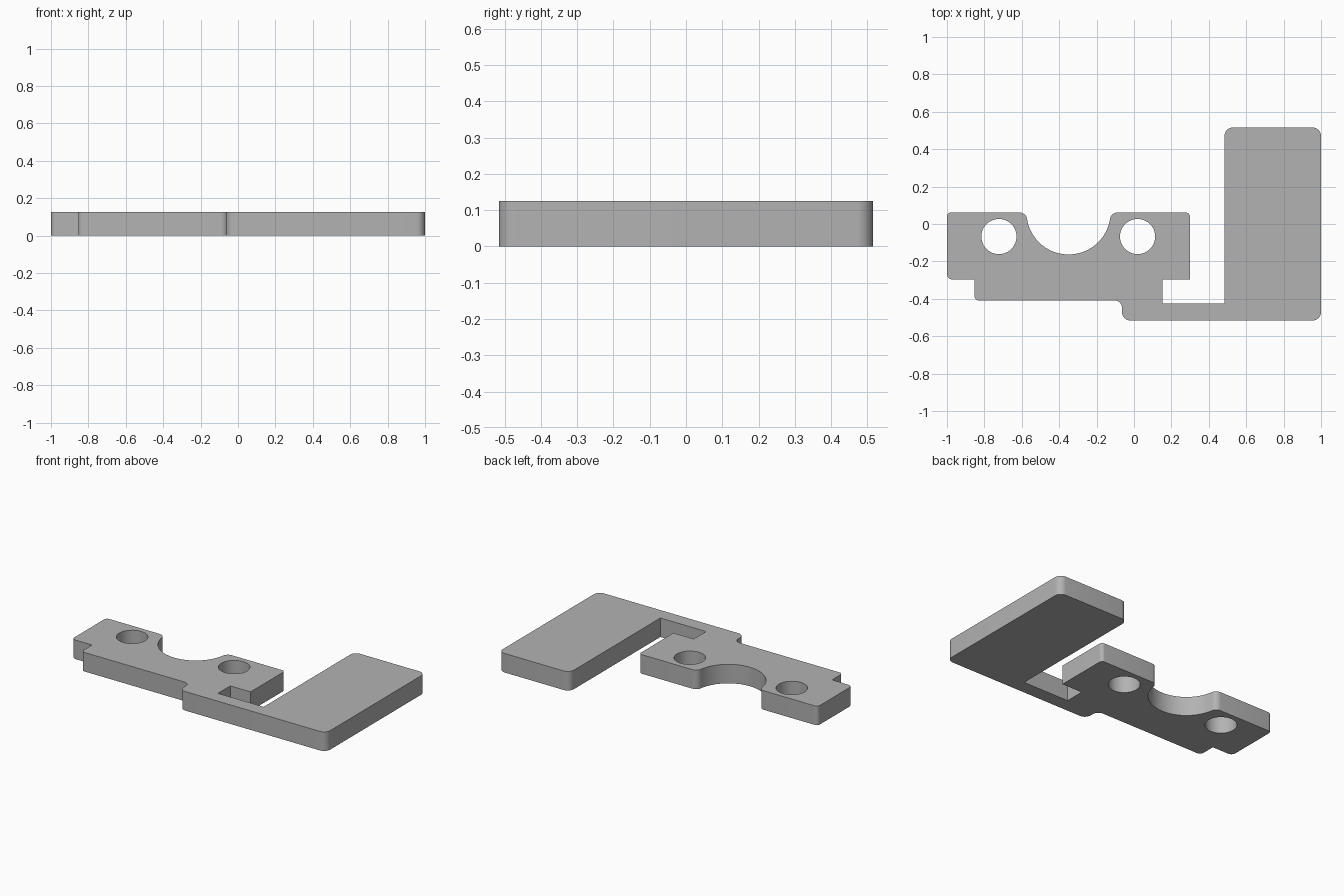
import bpy
import math
from mathutils import Vector

if "Cube" in bpy.data.objects:
    bpy.data.objects.remove(bpy.data.objects["Cube"])

HEIGHT = 0.125
TOP = 0.0615                  # rear edge of the clamp section
CX, R, F = -0.35, 0.2245, 0.04  # saddle cut-out: centre x, radius, lip fillet


def arc(cx, cy, r, a0, a1, n):
    """Points along an arc, angles in degrees."""
    return [Vector((cx + r * math.cos(math.radians(a0 + (a1 - a0) * i / n)),
                    cy + r * math.sin(math.radians(a0 + (a1 - a0) * i / n))))
            for i in range(n + 1)]


def fillet(corners, n=8):
    """Round each (x, y, radius) right-angle corner of a closed outline."""
    pts = []
    for i, (x, y, r) in enumerate(corners):
        p = Vector((x, y))
        if r == 0:
            pts.append(p)
            continue
        u = (Vector(corners[i - 1][:2]) - p).normalized()
        v = (Vector(corners[(i + 1) % len(corners)][:2]) - p).normalized()
        c = p + (u + v) * r
        for k in range(n + 1):
            t = k / n * math.pi / 2
            pts.append(c - v * r * math.cos(t) - u * r * math.sin(t))
    return pts


# Plate outline, counter-clockwise from the rear left corner
outline = fillet([
    (CX - 0.2, TOP, 0), (-1, TOP, 0.022), (-1, -0.297, 0.03), (-0.853, -0.297, 0),
    (-0.853, -0.409, 0.025), (-0.064, -0.409, 0.04), (-0.064, -0.516, 0.045),
    (1, -0.516, 0.045), (1, 0.516, 0.045), (0.484, 0.516, 0.045),
    (0.484, -0.425, 0), (0.152, -0.425, 0), (0.152, -0.297, 0),
    (0.299, -0.297, 0), (0.299, TOP, 0.022), (CX + 0.2, TOP, 0)])[1:-1]

# Round saddle with filleted lips, running right to left
th = math.degrees(math.asin(F / (R + F)))
dx = (R + F) * math.cos(math.radians(th))
outline += arc(CX + dx, TOP - F, F, 90, 180 - th, 8)
outline += arc(CX, TOP, R, -th, -180 + th, 40)[1:-1]
outline += arc(CX - dx, TOP - F, F, th, 90, 8)

# Two bolt holes
holes = [arc(x, -0.067, 0.094, 0, 360, 48)[:-1] for x in (-0.722, 0.019)]

# Filled profile extruded to plate thickness
curve = bpy.data.curves.new("plate_profile", 'CURVE')
curve.dimensions = '2D'
curve.fill_mode = 'BOTH'
curve.extrude = HEIGHT / 2
for loop in [outline] + holes:
    s = curve.splines.new('POLY')
    s.points.add(len(loop) - 1)
    for q, p in zip(s.points, loop):
        q.co = (p.x, p.y, 0, 1)
    s.use_cyclic_u = True
plate = bpy.data.objects.new("bracket_plate", curve)
plate.location.z = HEIGHT / 2
bpy.context.collection.objects.link(plate)
bpy.context.view_layer.objects.active = plate
plate.select_set(True)
bpy.ops.object.convert(target='MESH')
plate = bpy.context.object

# Weld the caps to the walls, then shade
bpy.ops.object.mode_set(mode='EDIT')
bpy.ops.mesh.select_all(action='SELECT')
bpy.ops.mesh.remove_doubles(threshold=0.0001)
bpy.ops.mesh.normals_make_consistent(inside=False)
bpy.ops.object.mode_set(mode='OBJECT')
bpy.ops.object.shade_smooth_by_angle(angle=math.radians(30))

grey = bpy.data.materials.new("plain grey")
grey.diffuse_color = (0.45, 0.45, 0.45, 1)
grey.use_nodes = True
grey.node_tree.nodes["Principled BSDF"].inputs["Base Color"].default_value = grey.diffuse_color
plate.data.materials.clear()
plate.data.materials.append(grey)
